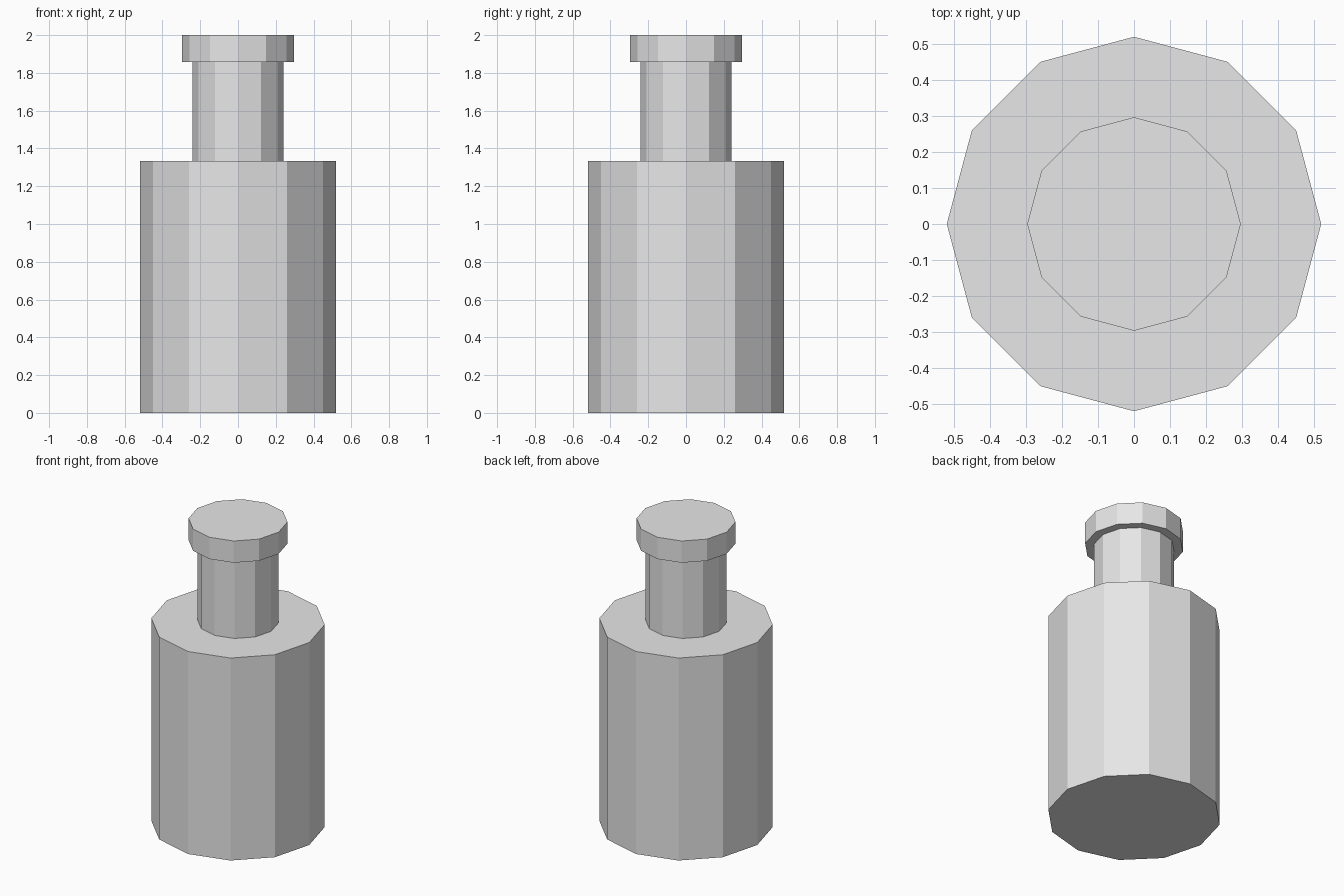
import bpy

cube = bpy.data.objects.get("Cube")
if cube:
    bpy.data.objects.remove(cube, do_unlink=True)

SIDES = 12

# Single plain grey for the whole bottle
grey = bpy.data.materials.new("light_grey")
grey.use_nodes = True
colour = (0.8, 0.8, 0.8, 1)
grey.diffuse_color = colour
grey.node_tree.nodes["Principled BSDF"].inputs["Base Color"].default_value = colour


def add_drum(name, radius, bottom, top):
    """Flat-shaded faceted cylinder standing between two heights."""
    bpy.ops.mesh.primitive_cylinder_add(
        vertices=SIDES, radius=radius, depth=top - bottom,
        location=(0, 0, (bottom + top) / 2))
    drum = bpy.context.object
    drum.name = drum.data.name = name
    drum.data.materials.append(grey)
    return drum


# Body, neck and cap stacked on one axis
add_drum("bottle_body", 0.519, 0, 1.333)
add_drum("bottle_neck", 0.242, 1.333, 1.857)
add_drum("bottle_cap", 0.296, 1.857, 2)
